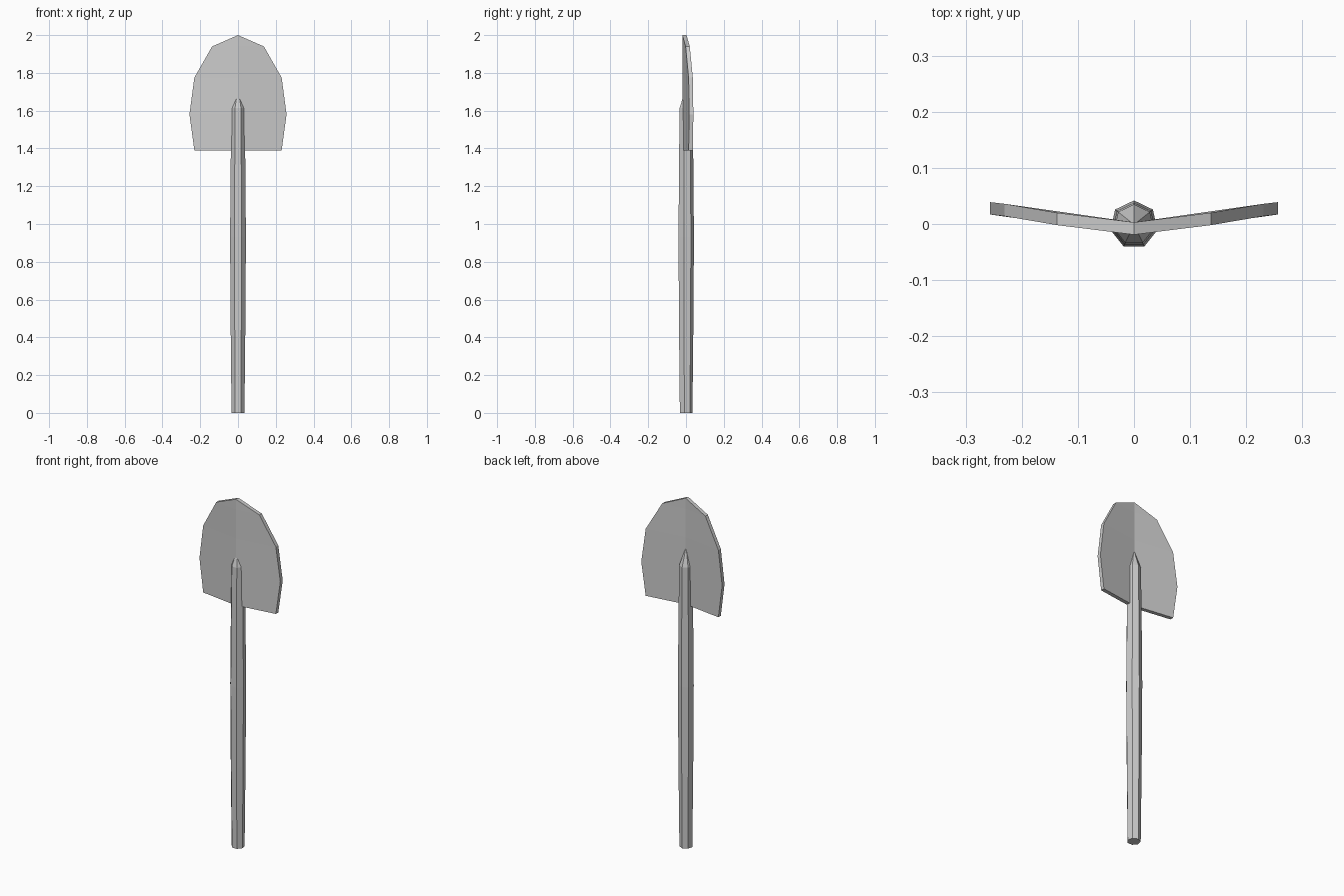
import bpy, bmesh
from math import cos, sin, pi

if "Cube" in bpy.data.objects:
    bpy.data.objects.remove(bpy.data.objects["Cube"])


def finish(name, bm):
    bmesh.ops.recalc_face_normals(bm, faces=bm.faces[:])
    mesh = bpy.data.meshes.new(name)
    bm.to_mesh(mesh)
    bm.free()
    obj = bpy.data.objects.new(name, mesh)
    bpy.context.collection.objects.link(obj)
    return obj


# Handle: seven-sided shaft, slightly swollen, ending in a point inside the blade
SIDES = 7
rings = [(0, 0.035), (0.47, 0.040), (0.93, 0.043), (1.39, 0.039), (1.615, 0.036)]
bm = bmesh.new()
loops = []
for z, r in rings:
    loops.append([bm.verts.new((r * cos(pi / 2 + 2 * pi * i / SIDES),
                                r * sin(pi / 2 + 2 * pi * i / SIDES) - 0.001, z))
                  for i in range(SIDES)])
for a, b in zip(loops, loops[1:]):
    for i in range(SIDES):
        j = (i + 1) % SIDES
        bm.faces.new((a[i], a[j], b[j], b[i]))
tip = bm.verts.new((0, -0.001, 1.72))
for i in range(SIDES):
    bm.faces.new((loops[-1][i], loops[-1][(i + 1) % SIDES], tip))
bm.faces.new(loops[0])
finish("handle", bm)

# Blade: two wings swept back from a centre crease, then thickened
outline = [(0.231, 0.014, 1.39), (0.257, 0.017, 1.58),
           (0.231, 0.014, 1.775), (0.137, -0.002, 1.94)]
CREASE_Y = -0.019
bm = bmesh.new()
centre = [bm.verts.new((0, CREASE_Y, p[2])) for p in outline]
top = bm.verts.new((0, CREASE_Y, 2.0))
for side in (-1, 1):
    edge = [bm.verts.new((side * x, y, z)) for x, y, z in outline]
    for i in range(len(edge) - 1):
        bm.faces.new((centre[i], edge[i], edge[i + 1], centre[i + 1]))
    bm.faces.new((centre[-1], edge[-1], top))
bmesh.ops.recalc_face_normals(bm, faces=bm.faces[:])
front = bm.faces[:]
dup = bmesh.ops.extrude_face_region(bm, geom=front, use_keep_orig=True)
moved = [g for g in dup["geom"] if isinstance(g, bmesh.types.BMVert)]
bmesh.ops.translate(bm, verts=moved, vec=(0, 0.022, 0))
finish("blade", bm)
